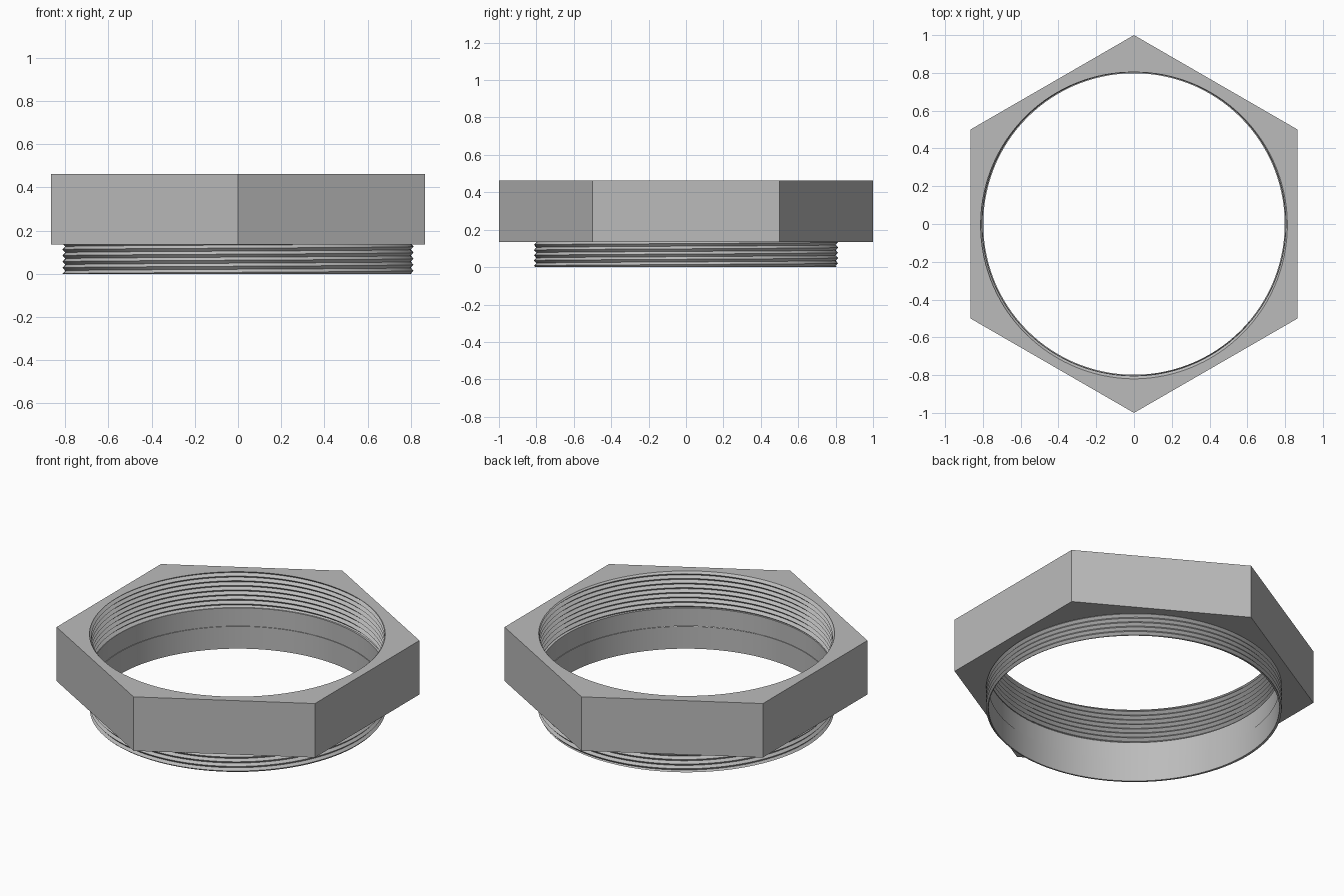
import bpy, bmesh
from math import pi, cos, sin, floor

if "Cube" in bpy.data.objects:
    bpy.data.objects.remove(bpy.data.objects["Cube"])

STEPS = 120            # multiple of 6, so columns land on the hexagon corners
PITCH = 0.028
BORE = 0.802
COLLAR_Z, BAND_Z, TOP_Z = 0.135, 0.245, 0.462

steel = bpy.data.materials.new("brushed grey")
steel.use_nodes = True
grey = (0.5, 0.5, 0.5, 1)
steel.diffuse_color = grey
steel.node_tree.nodes["Principled BSDF"].inputs["Base Color"].default_value = grey


def helix(turn, z0, z1, root, crest):
    """V-thread section at a fraction of a turn, cut flat at both ends."""
    rows = []
    for k in range(2 * int((z1 - z0) / PITCH) + 7):
        z = min(max(z0 + (k / 2 - 1 + turn) * PITCH, z0), z1)
        phase = (z - z0) / PITCH - turn
        phase -= floor(phase + 1e-7)
        rows.append((crest + (root - crest) * abs(2 * phase - 1), z))
    return rows


def sweep(name, section):
    """Sweep a closed section, which may vary with the turn, round the z axis."""
    bm = bmesh.new()
    columns = []
    for i in range(STEPS + 1):
        a = 2 * pi * i / STEPS
        columns.append([bm.verts.new((r * cos(a), r * sin(a), z))
                        for r, z in section(i / STEPS)])
    for left, right in zip(columns, columns[1:]):
        for j in range(len(left)):
            bm.faces.new((left[j - 1], right[j - 1], right[j], left[j]))
    bmesh.ops.remove_doubles(bm, verts=bm.verts, dist=2e-5)
    bmesh.ops.recalc_face_normals(bm, faces=bm.faces)
    mesh = bpy.data.meshes.new(name)
    bm.to_mesh(mesh)
    bm.free()
    mesh.materials.append(steel)
    ob = bpy.data.objects.new(name, mesh)
    bpy.context.collection.objects.link(ob)
    bpy.ops.object.select_all(action='DESELECT')
    ob.select_set(True)
    bpy.context.view_layer.objects.active = ob
    bpy.ops.object.shade_smooth_by_angle(angle=pi / 9)


# Hexagonal collar with a plain band and an internal thread above it
def collar(turn):
    off_flat = (turn * 2 * pi + pi / 6) % (pi / 3) - pi / 6
    outer = cos(pi / 6) / cos(off_flat)
    return [(outer, TOP_Z), (outer, COLLAR_Z), (BORE, COLLAR_Z), (BORE, BAND_Z)] \
        + helix(turn, BAND_Z, TOP_Z, 0.82, 0.804)


# Thin neck with an external thread
def neck(turn):
    return [(BORE - 0.004, COLLAR_Z), (BORE - 0.004, 0)] \
        + helix(turn, 0, COLLAR_Z, 0.8, 0.813)


sweep("hex_collar", collar)
sweep("threaded_neck", neck)
